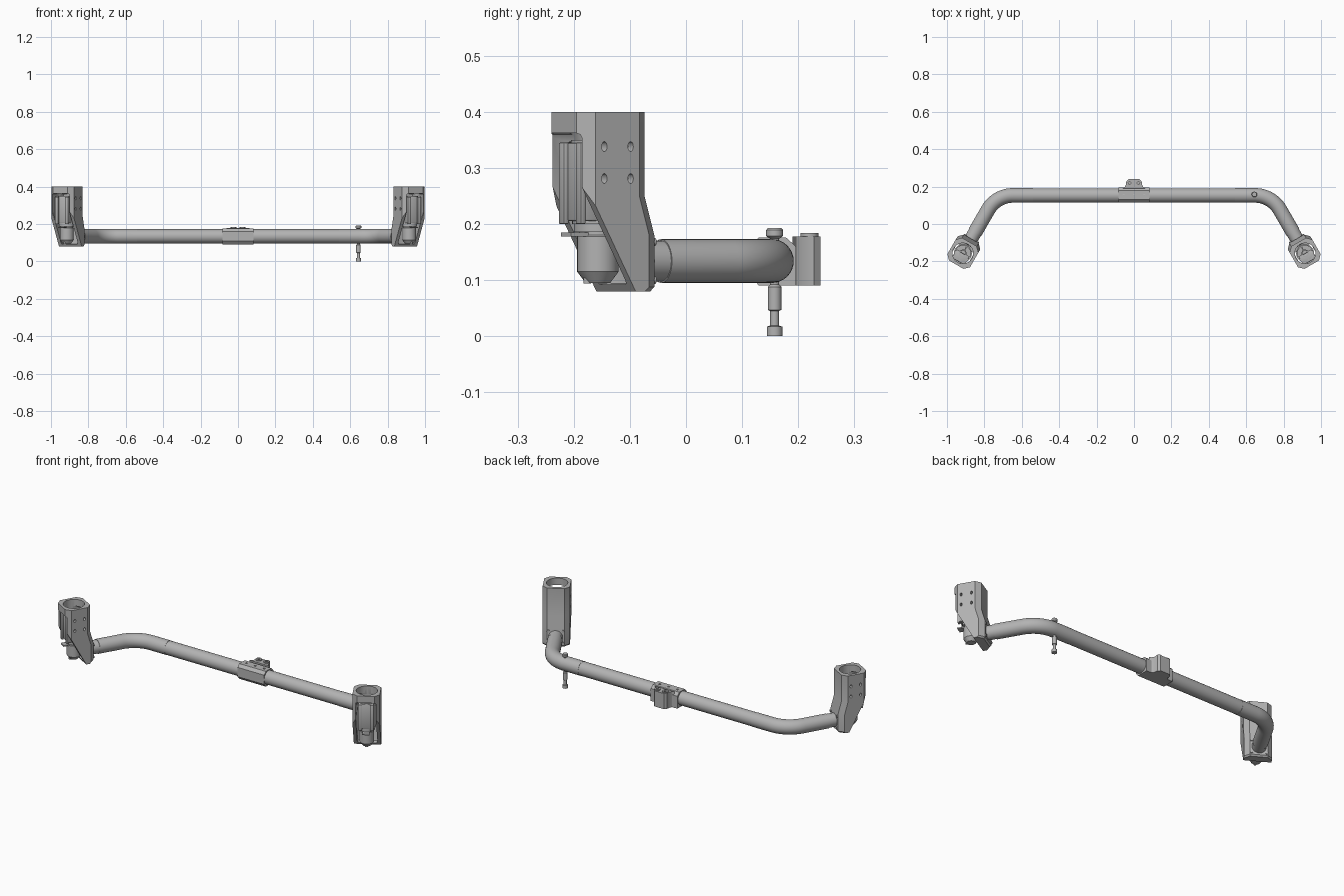
import bpy, bmesh
from math import sin, cos, pi, radians
from mathutils import Matrix, Vector

if "Cube" in bpy.data.objects:
    bpy.data.objects.remove(bpy.data.objects["Cube"])

grey = bpy.data.materials.new("satin_grey")
grey.use_nodes = True
grey.diffuse_color = (0.45, 0.45, 0.45, 1)
grey.node_tree.nodes["Principled BSDF"].inputs["Base Color"].default_value = (0.45, 0.45, 0.45, 1)

PIPE_Y, PIPE_Z = 0.153, 0.134
HEAD = Matrix.Translation((0.915, -0.157, 0)) @ Matrix.Rotation(radians(-60), 4, 'Z')
MIRROR = Matrix.Diagonal((-1, 1, 1, 1))


def finish(bm, name):
    bmesh.ops.recalc_face_normals(bm, faces=bm.faces)
    mesh = bpy.data.meshes.new(name)
    bm.to_mesh(mesh)
    bm.free()
    mesh.materials.append(grey)
    obj = bpy.data.objects.new(name, mesh)
    bpy.context.collection.objects.link(obj)
    return obj


def loft(name, rings):
    """Skin a stack of equal-length closed rings and cap both ends."""
    bm = bmesh.new()
    rows = [[bm.verts.new(p) for p in ring] for ring in rings]
    n = len(rows[0])
    for a, b in zip(rows, rows[1:]):
        for i in range(n):
            bm.faces.new((a[i], a[(i + 1) % n], b[(i + 1) % n], b[i]))
    bm.faces.new(rows[0])
    bm.faces.new(rows[-1])
    return finish(bm, name)


def box(name, x0, x1, y0, y1, z0, z1, bevel=0.0):
    bm = bmesh.new()
    bmesh.ops.create_cube(bm, size=1)
    for v in bm.verts:
        v.co = ((x0 if v.co.x < 0 else x1), (y0 if v.co.y < 0 else y1), (z0 if v.co.z < 0 else z1))
    if bevel:
        bmesh.ops.bevel(bm, geom=bm.edges[:], offset=bevel, segments=2, affect='EDGES', profile=0.5)
    return finish(bm, name)


def lathe(name, x, y, profile, n=32):
    """Stack of circles given as (radius, height)."""
    return loft(name, [[(x + r * cos(2 * pi * i / n), y + r * sin(2 * pi * i / n), z)
                        for i in range(n)] for r, z in profile])


def disc(name, centre, axis, r, length, n=20, stretch=1.0):
    """Cylinder along an axis, optionally stretched upwards."""
    bm = bmesh.new()
    bmesh.ops.create_cone(bm, cap_ends=True, segments=n, radius1=r, radius2=r, depth=length)
    rot = Vector((0, 0, 1)).rotation_difference(Vector(axis)).to_matrix().to_4x4()
    bm.transform(Matrix.Translation(centre) @ Matrix.Diagonal((1, 1, stretch, 1)) @ rot)
    return finish(bm, name)


def ring(name, z0, z1, r_in, r_out, n=32):
    prof = [(r_out, z0), (r_out, z1), (r_in, z1), (r_in, z0)]
    bm = bmesh.new()
    rows = [[bm.verts.new((r * cos(2 * pi * i / n), r * sin(2 * pi * i / n), z)) for r, z in prof]
            for i in range(n)]
    for i in range(n):
        a, b = rows[i], rows[(i + 1) % n]
        for j in range(4):
            bm.faces.new((a[j], a[(j + 1) % 4], b[(j + 1) % 4], b[j]))
    return finish(bm, name)


def cut(obj, cutters):
    """Subtract the cutters, bake the result and delete them."""
    for c in cutters:
        c.hide_render = True
        m = obj.modifiers.new("cut", 'BOOLEAN')
        m.operation, m.object, m.solver = 'DIFFERENCE', c, 'EXACT'
    bpy.context.view_layer.update()
    baked = bpy.data.meshes.new_from_object(obj.evaluated_get(bpy.context.evaluated_depsgraph_get()))
    obj.modifiers.clear()
    obj.data = baked
    baked.materials.clear()
    baked.materials.append(grey)
    for c in cutters:
        bpy.data.objects.remove(c)
    return obj


def tube(name, path, r, n=32):
    """Round tube following a path that lies in a horizontal plane."""
    rings = []
    for i, p in enumerate(path):
        t = (path[min(i + 1, len(path) - 1)] - path[max(i - 1, 0)]).normalized()
        side = Vector((-t.y, t.x, 0))
        rings.append([p + side * r * cos(2 * pi * k / n) + Vector((0, 0, r * sin(2 * pi * k / n)))
                      for k in range(n)])
    return loft(name, rings)


# Camera-style head, built around its own axis: +x is its open face, -x its mount
def head_parts():
    def section(z, back, a=0.07, c=0.025):
        return [(a, -a + c, z), (a, a - c, z), (a - c, a, z), (back + c, a, z),
                (back, a - c, z), (back, -a + c, z), (back + c, -a, z), (a - c, -a, z)]

    housing = loft("housing", [section(0.08, -0.082), section(0.088, -0.09), section(0.18, -0.09),
                               section(0.25, -0.07), section(0.40, -0.07)])
    wedge = loft("wedge_cutter", [[(-0.048, y, 0.06), (0.1, y, 0.06), (0.1, y, 0.334)] for y in (-0.2, 0.2)])
    cavity = box("cavity_cutter", -0.055, 0.2, -0.052, 0.052, 0.092, 0.362, 0.008)
    bore = lathe("bore_cutter", 0, 0, [(0.055, 0.34), (0.055, 0.45)], 40)
    slots = [disc("slot_cutter", (x, 0, z), (0, 1, 0), 0.0055, 0.3, 16, 1.6)
             for x in (-0.027, 0.027) for z in (0.281, 0.338)]
    cut(housing, [wedge, cavity, bore] + slots)

    parts = [housing,
             lathe("inner_body", 0, 0, [(0.046, 0.2), (0.046, 0.325)]),
             box("front_block", 0.0, 0.05, -0.04, 0.04, 0.205, 0.345, 0.004),
             lathe("motor", 0, 0, [(0.022, 0.095), (0.037, 0.115), (0.037, 0.178), (0.034, 0.18),
                                   (0.034, 0.186), (0.043, 0.186), (0.043, 0.202)]),
             disc("motor_screw", (0.022, 0, 0.1), (0, 0, 1), 0.007, 0.012),
             box("connector_tab", 0.03, 0.066, -0.018, 0.018, 0.178, 0.185),
             ring("top_ring", 0.325, 0.35, 0.041, 0.048),
             ring("hub_ring", 0.325, 0.35, 0.014, 0.02)]
    for y in (-0.03, 0.03):
        parts.append(box("rail", 0.048, 0.058, y - 0.01, y + 0.01, 0.2, 0.345, 0.002))
    for i in range(4):
        spoke = box("spoke", 0.018, 0.043, -0.003, 0.003, 0.325, 0.347)
        spoke.data.transform(Matrix.Rotation(i * pi / 2, 4, 'Z'))
        parts.append(spoke)
    for y in (-0.045, 0.045):
        for z in (0.1, 0.168):
            parts.append(disc("flange_screw", (-0.091, y * 0.85, z), (1, 0, 0), 0.007, 0.008))
    return parts


# Bent tube: straight bar, elbow sleeves and thinner stubs into the heads
def arm_parts():
    out = Vector((cos(radians(60)), -sin(radians(60)), 0))
    mount = HEAD @ Vector((-0.085, 0, PIPE_Z))
    corner = mount - out * ((PIPE_Y - mount.y) / -out.y)
    R = 0.155
    start = corner - Vector((R * 0.57735, 0, 0))
    path = [Vector((0.54, PIPE_Y, PIPE_Z))]
    for i in range(17):
        a = radians(60) * i / 16
        path.append(start + Vector((R * sin(a), -R * (1 - cos(a)), 0)))
    seam = mount - out * 0.045
    return [tube("elbow", path + [seam], 0.039),
            tube("stub", [seam - out * 0.01, mount + out * 0.004], 0.0365)]


for part in head_parts():
    part.data.transform(HEAD)
    part.name = "left_" + part.name
for part in arm_parts():
    part.name = "left_" + part.name
for part in [o for o in bpy.context.collection.objects if o.name.startswith("left_")]:
    mesh = part.data.copy()
    mesh.transform(MIRROR)
    mesh.flip_normals()
    twin = bpy.data.objects.new(part.name.replace("left_", "right_"), mesh)
    bpy.context.collection.objects.link(twin)

tube("cross_bar", [Vector((x, PIPE_Y, PIPE_Z)) for x in (-0.545, 0.545)], 0.038)

# Central clamp: chamfered sleeve with a bossed tab behind
half = [(0.115, 0.108), (0.115, 0.16), (0.13, 0.176), (0.178, 0.176), (0.196, 0.16), (0.196, 0.09), (0.13, 0.09)]
clamp = loft("clamp", [[(x, y, z) for y, z in half] for x in (-0.083, 0.083)])
cut(clamp, [disc("hole_cutter", (x, 0.155, 0.18), (0, 0, 1), 0.006, 0.02) for x in (-0.055, 0, 0.055)])
edge = [(0.062, 0.19), (0.05, 0.197), (0.043, 0.21), (0.041, 0.228), (0.03, 0.24)]
outline = edge + [(-x, y) for x, y in reversed(edge)]
tab = loft("clamp_tab", [[(x, y, z) for x, y in outline] for z in (0.09, 0.178)])
bosses = [disc("tab_boss", (x, 0.22, 0.18), (0, 0, 1), 0.016, 0.008) for x in (-0.024, 0.024)]
for obj in [tab] + bosses:
    cut(obj, [disc("hole_cutter", (x, 0.22, 0.17), (0, 0, 1), 0.007, 0.06) for x in (-0.024, 0.024)])

# Threaded foot through the bar
lathe("foot_bolt", 0.644, 0.158, [(0.014, 0), (0.014, 0.017), (0.008, 0.019), (0.008, 0.045), (0.012, 0.047),
                                  (0.012, 0.088), (0.008, 0.092), (0.008, 0.174), (0.012, 0.176),
                                  (0.015, 0.179), (0.015, 0.189), (0.012, 0.193)], 24)

# Smooth round parts, keep edges sharp
bpy.ops.object.select_all(action='DESELECT')
made = [o for o in bpy.context.collection.objects if o.type == 'MESH' and grey.name in o.data.materials]
for o in made:
    o.select_set(True)
bpy.context.view_layer.objects.active = made[0]
bpy.ops.object.shade_smooth_by_angle(angle=radians(30))
